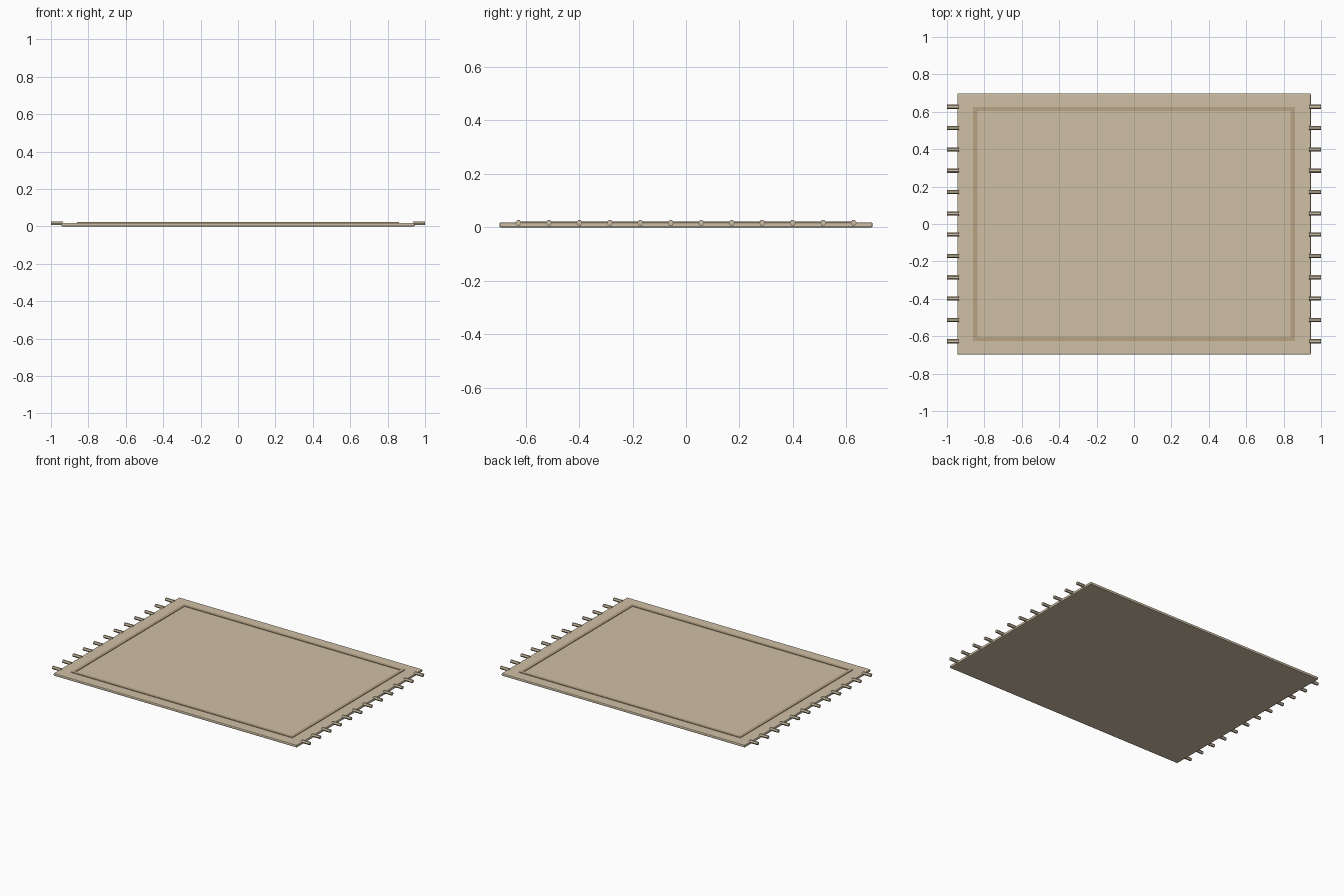
import bpy
from math import pi

if "Cube" in bpy.data.objects:
    bpy.data.objects.remove(bpy.data.objects["Cube"])


def material(name, color):
    m = bpy.data.materials.new(name)
    m.diffuse_color = color
    m.use_nodes = True
    m.node_tree.nodes["Principled BSDF"].inputs["Base Color"].default_value = m.diffuse_color
    return m


wool = material("wool", (0.63, 0.53, 0.38, 1))
trim = material("trim", (0.48, 0.36, 0.23, 1))


def box(name, x, y, z0, z1, sx, sy, mat, bevel=0):
    bpy.ops.mesh.primitive_cube_add(size=1, location=(x, y, (z0 + z1) / 2))
    o = bpy.context.object
    o.name = name
    o.scale = (sx, sy, z1 - z0)
    bpy.ops.object.transform_apply(location=False, rotation=False, scale=True)
    o.data.materials.append(mat)
    if bevel:
        b = o.modifiers.new("soft_edge", 'BEVEL')
        b.width = bevel
        b.segments = 2
    return o


# Flat rug body
box("rug_body", 0, 0, 0, 0.018, 1.89, 1.396, wool, 0.005)

# Raised border band, slightly proud of the body
for s, side in ((-1, "a"), (1, "b")):
    box("border_long_" + side, 0, s * 0.614, 0.012, 0.022, 1.72, 0.022, trim)
    box("border_short_" + side, s * 0.849, 0, 0.012, 0.022, 0.022, 1.206, trim)

# Fringe tassels along both short ends
for s in (-1, 1):
    for i in range(12):
        y = -0.627 + i * 1.254 / 11
        bpy.ops.mesh.primitive_cylinder_add(
            vertices=6, radius=0.011, depth=0.065,
            location=(s * 0.9675, y, 0.017), rotation=(0, pi / 2, 0))
        o = bpy.context.object
        o.name = "fringe_tassel"
        o.data.materials.append(wool)
